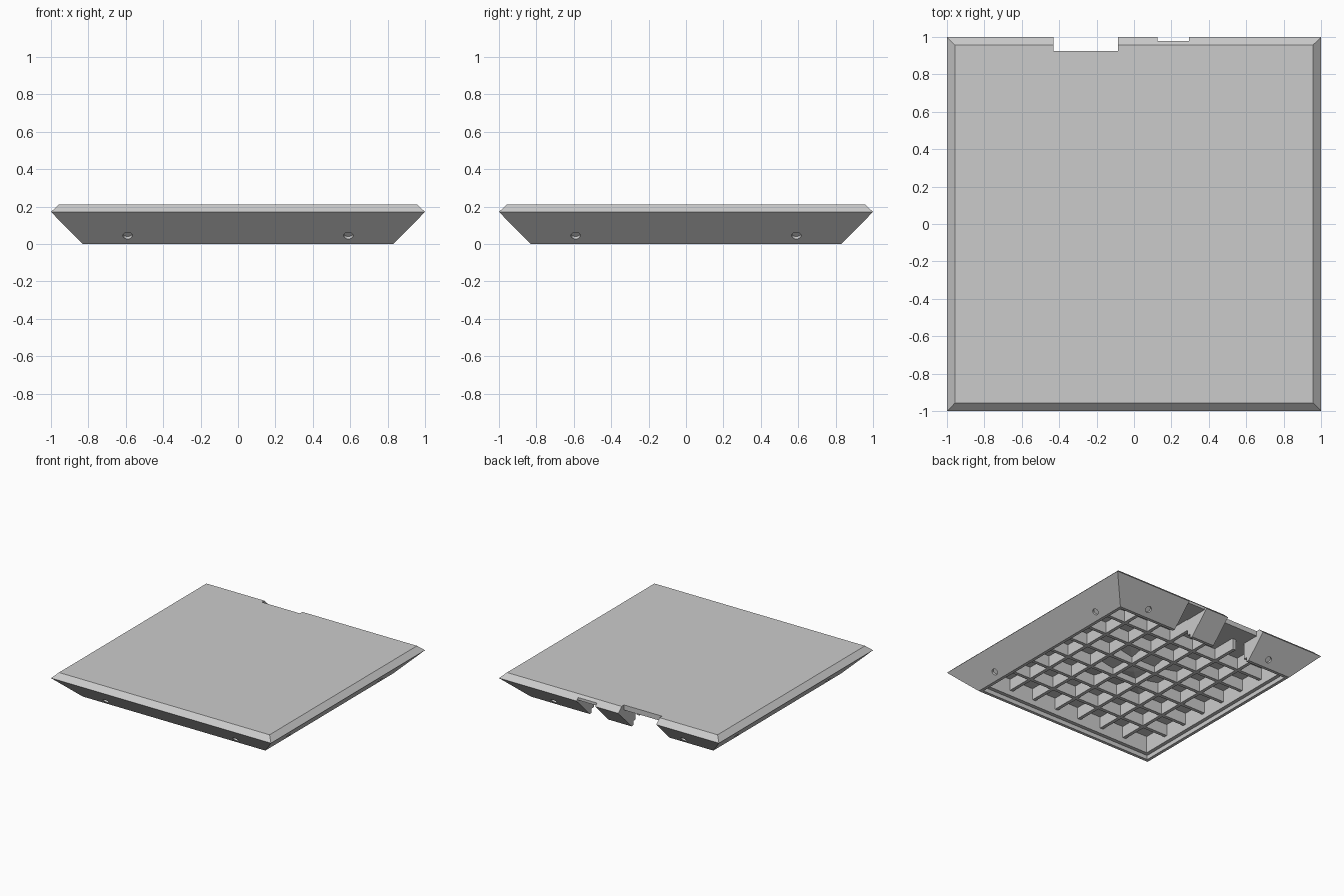
import bpy, bmesh
from math import pi
from mathutils import Matrix, Vector

cube = bpy.data.objects.get("Cube")
if cube:
    bpy.data.objects.remove(cube, do_unlink=True)

grey = bpy.data.materials.new("plain grey")
grey.use_nodes = True
colour = (0.6, 0.6, 0.6, 1)
grey.diffuse_color = colour
grey.node_tree.nodes["Principled BSDF"].inputs["Base Color"].default_value = colour


def finish(name, bm):
    bmesh.ops.recalc_face_normals(bm, faces=bm.faces)
    mesh = bpy.data.meshes.new(name)
    bm.to_mesh(mesh)
    bm.free()
    mesh.materials.append(grey)
    obj = bpy.data.objects.new(name, mesh)
    bpy.context.collection.objects.link(obj)
    return obj


def add_box(bm, low, high, turn=0):
    low, high = Vector(low), Vector(high)
    size = Matrix.Diagonal((*(high - low), 1))
    spin = Matrix.Rotation(turn, 4, "Z")
    bmesh.ops.create_cube(bm, size=1, matrix=spin @ Matrix.Translation((low + high) / 2) @ size)


def cut(target, name, bm):
    cutter = finish(name, bm)
    cutter.hide_render = True
    cutter.hide_viewport = True
    cutter.display_type = "WIRE"
    mod = target.modifiers.new(name, "BOOLEAN")
    mod.operation = "DIFFERENCE"
    mod.solver = "EXACT"
    mod.use_self = True
    mod.object = cutter


# Hollow tray: square rings from the top, down the outside and up the stepped inside
rings = [(0.957, 0.212), (1, 0.171), (0.83, 0), (0.805, 0),
         (0.805, 0.035), (0.775, 0.035), (0.775, 0.175)]
bm = bmesh.new()
loops = [[bm.verts.new((sx * r, sy * r, z)) for sx, sy in ((-1, -1), (1, -1), (1, 1), (-1, 1))]
         for r, z in rings]
for a, b in zip(loops, loops[1:]):
    for i in range(4):
        j = (i + 1) % 4
        bm.faces.new((a[i], a[j], b[j], b[i]))
bm.faces.new(loops[0])
bm.faces.new(loops[-1])
tray = finish("tray", bm)

# Back notches: a slot through the lip, and an opening through the wall below it
for name, x0, x1, y in (("wide_notch", -0.43, -0.085, 0.925), ("narrow_notch", 0.125, 0.295, 0.978)):
    bm = bmesh.new()
    add_box(bm, (x0, y, -0.1), (x1, 1.1, 0.3))
    cut(tray, name + "_cutter", bm)
    bm = bmesh.new()
    add_box(bm, (x0, 0.72, -0.1), (x1, 1.1, 0.17))
    cut(tray, name + "_opening_cutter", bm)

# Pin holes, square to the sloped walls
bm = bmesh.new()
for side in range(4):
    for x in (-0.59, 0.59):
        place = (Matrix.Rotation(side * pi / 2, 4, "Z") @ Matrix.Translation((x, -0.875, 0.043))
                 @ Matrix.Rotation(-pi / 4, 4, "X"))
        bmesh.ops.create_cone(bm, cap_ends=True, segments=20, radius1=0.025, radius2=0.025,
                              depth=0.04, matrix=place)
cut(tray, "pin_hole_cutter", bm)

# Stiffening grid on the underside
cells = 7
bm = bmesh.new()
for i in range(1, cells):
    p = -0.775 + 1.55 * i / cells
    for turn in (0, pi / 2):
        add_box(bm, (p - 0.014, -0.78, 0.08), (p + 0.014, 0.78, 0.18), turn)
finish("rib_grid", bm)

# Shallow four-sided boss under the middle of the plate
bm = bmesh.new()
place = (Matrix.Translation((0, 0, 0.145)) @ Matrix.Rotation(pi / 4, 4, "Z")
         @ Matrix.Rotation(pi, 4, "X"))
bmesh.ops.create_cone(bm, cap_ends=True, segments=4, radius1=0.5, radius2=0,
                      depth=0.07, matrix=place)
finish("centre_boss", bm)
